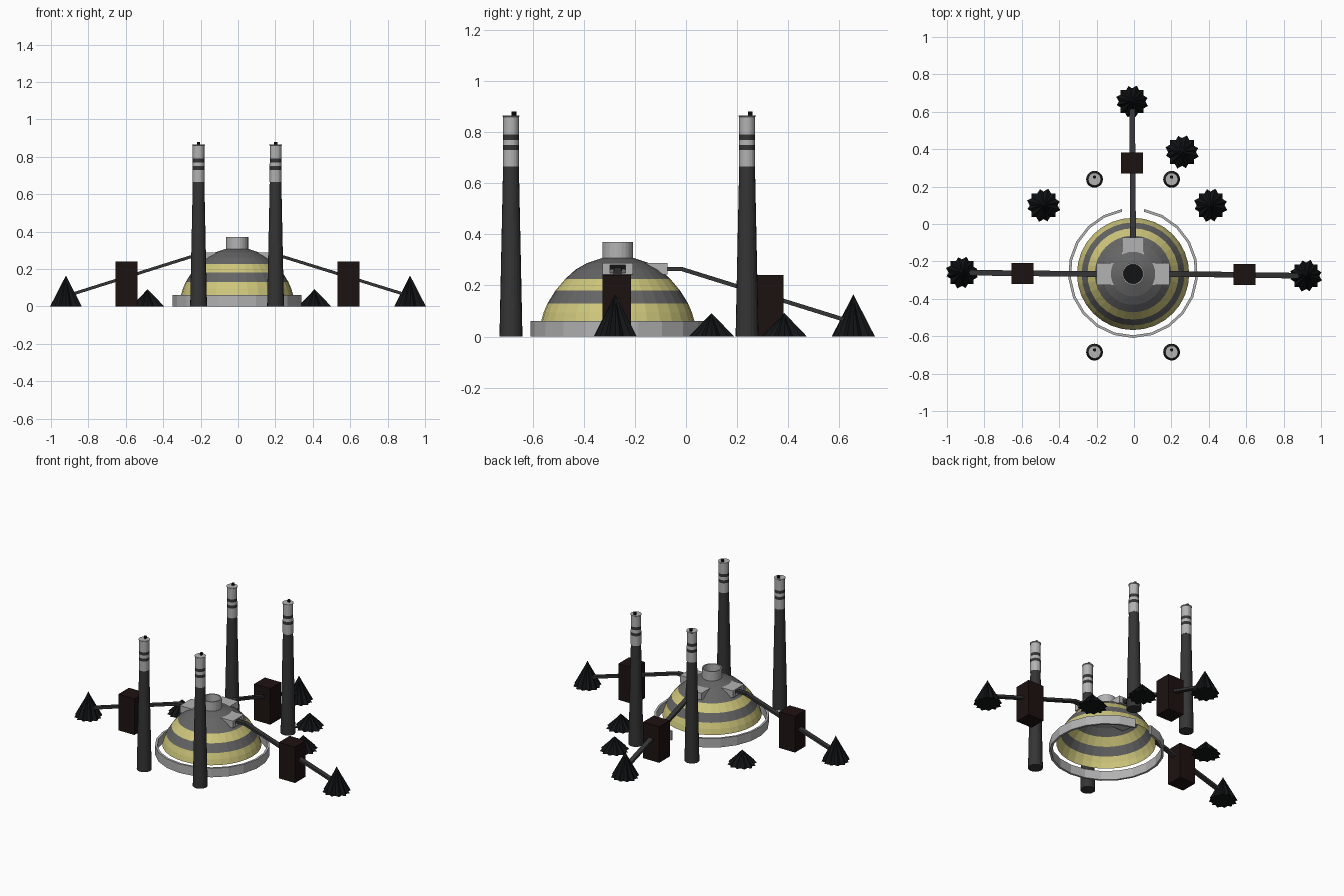
import bpy, bmesh, math
from mathutils import Vector, Matrix

if "Cube" in bpy.data.objects:
    bpy.data.objects.remove(bpy.data.objects["Cube"])

CX, CY = -0.005, -0.267   # dome centre


def mat(name, c):
    m = bpy.data.materials.new(name)
    m.diffuse_color = (*c, 1)
    m.use_nodes = True
    m.node_tree.nodes["Principled BSDF"].inputs["Base Color"].default_value = m.diffuse_color
    return m


YELLOW = mat("yellow", (0.62, 0.57, 0.2))
DOME = mat("dome_grey", (0.13, 0.13, 0.13))
DARK = mat("charcoal", (0.035, 0.035, 0.037))
BLACK = mat("black", (0.006, 0.007, 0.008))
BROWN = mat("dark_brown", (0.012, 0.006, 0.005))
LIGHT = mat("light_grey", (0.45, 0.45, 0.45))


def finish(name, bm, mats):
    me = bpy.data.meshes.new(name)
    bm.to_mesh(me)
    bm.free()
    for m in mats:
        me.materials.append(m)
    ob = bpy.data.objects.new(name, me)
    bpy.context.collection.objects.link(ob)
    return ob


def lathe(name, profile, bands, mats, at, n, cap=False):
    """Spin (radius, z) points; bands gives a material index per profile step."""
    bm = bmesh.new()
    rings = [[bm.verts.new((at[0] + r * math.cos(2 * math.pi * i / n),
                            at[1] + r * math.sin(2 * math.pi * i / n), z)) for i in range(n)]
             for r, z in profile]
    for a, b, k in zip(rings, rings[1:], bands):
        for i in range(n):
            j = (i + 1) % n
            bm.faces.new((a[i], a[j], b[j], b[i])).material_index = k
    if cap:
        bm.faces.new(rings[0][::-1]).material_index = bands[0]
        bm.faces.new(rings[-1]).material_index = bands[-1]
    return finish(name, bm, mats)


def add_box(bm, centre, size, rot=None):
    m = Matrix.Translation(centre) @ (rot or Matrix()) @ Matrix.Diagonal((*size, 1))
    bmesh.ops.create_cube(bm, size=1, matrix=m)


def beam(bm, p, q, w, h):
    """Rectangular bar between two points."""
    p, q = Vector(p), Vector(q)
    d = q - p
    side = Vector((0, 0, 1)).cross(d).normalized()
    d.normalize()
    rot = Matrix((d, side, d.cross(side))).transposed().to_4x4()
    add_box(bm, (p + q) / 2, ((q - p).length, w, h), rot)


def spoil_heap(name, x, y, r, h, turn):
    """Spiky pile made of crossed square pyramids."""
    bm = bmesh.new()
    for k, s in ((0, 0.98), (1, 1.0), (2, 0.96)):
        a = math.radians(45 + turn + 29 * k)
        bmesh.ops.create_cone(bm, cap_ends=True, segments=4, radius1=r * s, radius2=0,
                              depth=h * s, matrix=Matrix.Translation((x, y, h * s / 2))
                              @ Matrix.Rotation(a, 4, 'Z'))
    finish(name, bm, [BLACK])


# striped dome shell, open underneath
lathe("dome", [(0.30, 0.06), (0.29, 0.095), (0.275, 0.13), (0.244, 0.18), (0.205, 0.226),
               (0.165, 0.262), (0.12, 0.288), (0.06, 0.308), (0.05, 0.309)],
      [1, 1, 0, 1, 0, 0, 0, 0], [DOME, YELLOW], (CX, CY), 32)

# vent collar on top with a dark well
lathe("dome_vent", [(0.06, 0.30), (0.06, 0.37), (0.052, 0.37), (0.052, 0.312)],
      [0, 0, 0], [LIGHT], (CX, CY), 24)
lathe("vent_well", [(0.052, 0.312), (0.002, 0.312)], [0], [BLACK], (CX, CY), 24, cap=True)

# low perimeter wall, open at the back
bm = bmesh.new()
gap, n = math.radians(10), 20
cols = []
for i in range(n + 1):
    a = math.pi / 2 + gap + (2 * math.pi - 2 * gap) * i / n
    cols.append([bm.verts.new((CX + r * math.cos(a), CY + 0.005 + r * math.sin(a), z))
                 for r, z in ((0.347, 0), (0.347, 0.06), (0.333, 0.06), (0.333, 0))])
for a, b in zip(cols, cols[1:]):
    for k in range(4):
        bm.faces.new((a[k], b[k], b[(k + 1) % 4], a[(k + 1) % 4]))
bm.faces.new(cols[0])
bm.faces.new(cols[-1][::-1])
finish("perimeter_wall", bm, [LIGHT])

# four chimneys
for i, (x, y) in enumerate([(x, y) for x in (-0.211, 0.201) for y in (-0.685, 0.239)]):
    prof = [(0.045, 0), (0.031, 0.665), (0.032, 0.665), (0.032, 0.73), (0.032, 0.75),
            (0.031, 0.77), (0.031, 0.79), (0.031, 0.86), (0.034, 0.862), (0.034, 0.866)]
    lathe(f"chimney_{i}", prof, [0, 1, 1, 0, 1, 0, 1, 1, 1], [DARK, LIGHT], (x, y), 20, cap=True)
    lathe(f"chimney_outlet_{i}", [(0.009, 0.862), (0.009, 0.88)], [0], [BLACK],
          (x, y + 0.012), 8, cap=True)

# three conveyor lines: hatch on the dome, conveyor, tower and heap
lines = {"left": ((-1, 0), (-0.92, -0.26), (-0.597, -0.265)),
         "right": ((1, 0), (0.92, -0.277), (0.59, -0.271)),
         "back": ((0, 1), (-0.01, 0.655), (-0.01, 0.325))}
for name, (d, end, tower) in lines.items():
    d = Vector((*d, 0))
    s = Vector((-d.y, d.x, 0))
    c = Vector((CX, CY, 0))
    up = Vector((0, 0, 1))
    # hatch: roof, floor and cheeks round an open mouth
    rot = Matrix((d, s, up)).transposed().to_4x4()
    bm = bmesh.new()
    mid = c + d * 0.145
    add_box(bm, mid + up * 0.284, (0.10, 0.118, 0.009), rot)
    add_box(bm, mid + up * 0.245, (0.10, 0.118, 0.006), rot)
    for k in (-1, 1):
        add_box(bm, mid + s * 0.045 * k + up * 0.265, (0.10, 0.028, 0.04), rot)
    finish(f"{name}_hatch", bm, [LIGHT])
    bm = bmesh.new()
    add_box(bm, mid - d * 0.01 + up * 0.265, (0.05, 0.064, 0.034), rot)
    finish(f"{name}_hatch_mouth", bm, [BLACK])
    # conveyor with a short level run then a slope
    knee = c + d * 0.255 + up * 0.264
    bm = bmesh.new()
    beam(bm, c + d * 0.15 + up * 0.264, knee, 0.032, 0.016)
    beam(bm, knee - d * 0.004, (end[0], end[1], 0.055), 0.03, 0.016)
    finish(f"{name}_conveyor", bm, [DARK])
    # support tower
    bm = bmesh.new()
    add_box(bm, (tower[0], tower[1], 0.12), (0.118, 0.112, 0.24))
    finish(f"{name}_tower", bm, [BROWN])
    spoil_heap(f"{name}_heap", end[0], end[1], 0.088, 0.165, 0)

# loose low heaps behind the dome
for i, (x, y) in enumerate(((-0.483, 0.1), (0.257, 0.385), (0.41, 0.1))):
    spoil_heap(f"low_heap_{i}", x, y, 0.092, 0.092, 0)
